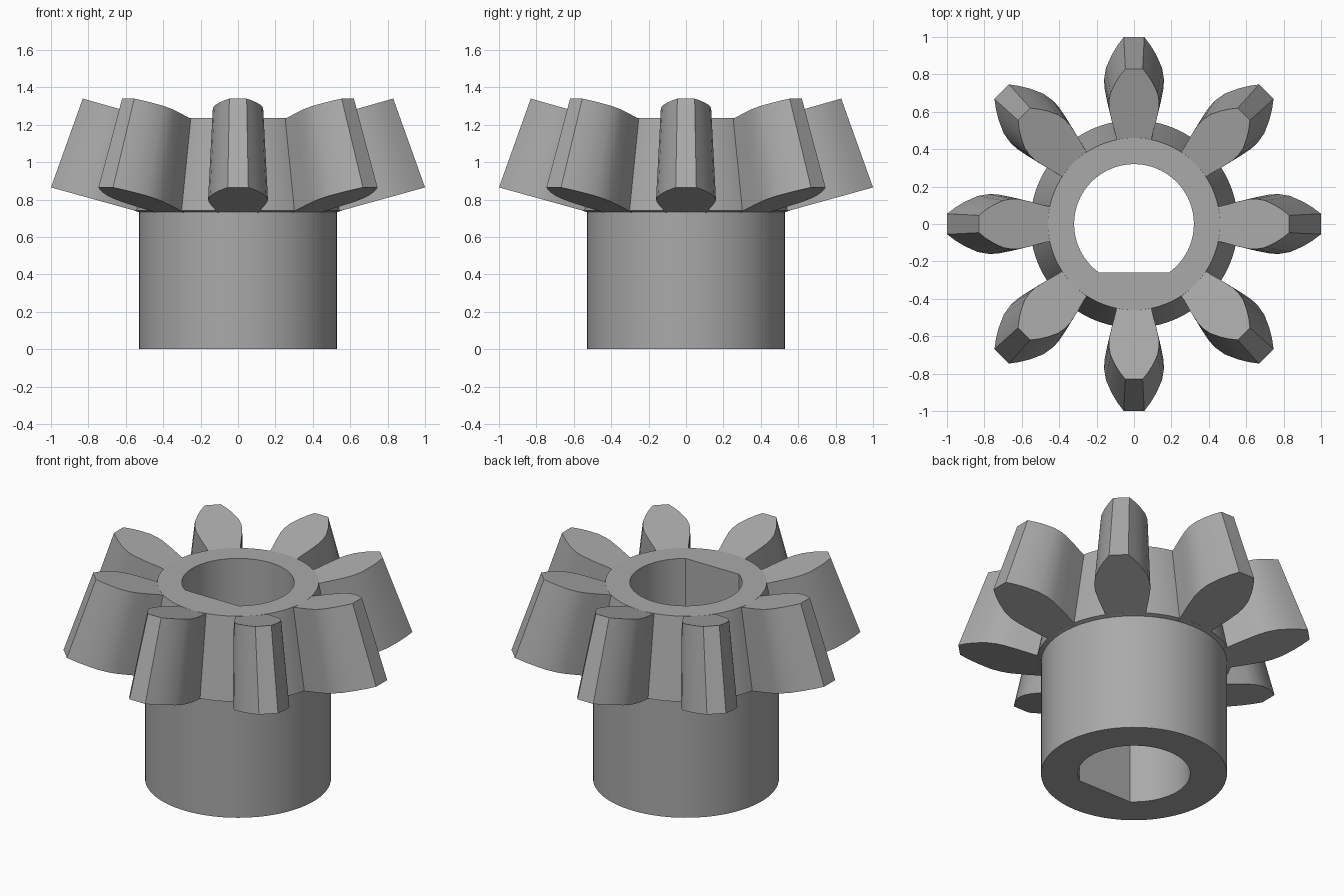
import bpy, bmesh, math
from mathutils import Matrix

old = bpy.data.objects.get("Cube")
if old:
    bpy.data.objects.remove(old, do_unlink=True)

steel = bpy.data.materials.new("plain grey")
steel.use_nodes = True
GREY = (0.4, 0.4, 0.4, 1)
steel.diffuse_color = GREY
steel.node_tree.nodes["Principled BSDF"].inputs["Base Color"].default_value = GREY


def finish(bm, name):
    """Turn a bmesh into a smooth object with sharp creases."""
    bmesh.ops.recalc_face_normals(bm, faces=bm.faces)
    mesh = bpy.data.meshes.new(name)
    bm.to_mesh(mesh)
    bm.free()
    mesh.materials.append(steel)
    ob = bpy.data.objects.new(name, mesh)
    bpy.context.collection.objects.link(ob)
    bpy.ops.object.select_all(action="DESELECT")
    ob.select_set(True)
    bpy.context.view_layer.objects.active = ob
    bpy.ops.object.shade_smooth_by_angle(angle=math.radians(22))
    return ob


# Hub and root cone: a turned ring whose bore is cut flat on the front side
BORE, FLAT, SEGMENTS = 0.32, 0.26, 96
corner = math.asin(FLAT / BORE)
angles = sorted([math.tau * i / SEGMENTS for i in range(SEGMENTS)]
                + [math.pi + corner, math.tau - corner])
profile = [(BORE, 0), (0.53, 0), (0.53, 0.733), (0.555, 0.741),
           (0.46, 1.235), (BORE, 1.235)]
bm = bmesh.new()
rings = []
for a in angles:
    ring = []
    for r, z in profile:
        y = r * math.sin(a)
        if r == BORE:
            y = max(y, -FLAT)
        ring.append(bm.verts.new((r * math.cos(a), y, z)))
    rings.append(ring)
for i, ring in enumerate(rings):
    following = rings[(i + 1) % len(rings)]
    for j in range(len(profile)):
        k = (j + 1) % len(profile)
        bm.faces.new((ring[j], following[j], following[k], ring[k]))
finish(bm, "hub")

# Teeth: (fraction from root to tip, half width at the large end)
FLANK = [(-0.1, 0.105), (0.05, 0.118), (0.25, 0.142), (0.42, 0.158),
         (0.52, 0.16), (0.65, 0.15), (0.8, 0.118), (0.9, 0.09), (1, 0.055)]
outline = [(t, -w) for t, w in FLANK] + [(t, w) for t, w in reversed(FLANK)]


def tooth_end(bm, root, tip, scale):
    """One end face of a tooth, leaning from its root to its tip."""
    return [bm.verts.new((root[0] + t * (tip[0] - root[0]), w * scale,
                          root[1] + t * (tip[1] - root[1])))
            for t, w in outline]


for n in range(8):
    bm = bmesh.new()
    low = tooth_end(bm, (0.53, 0.735), (1.0, 0.865), 1)
    high = tooth_end(bm, (0.46, 1.235), (0.83, 1.34), 0.84)
    bm.faces.new(low)
    bm.faces.new(high)
    for i in range(len(outline)):
        k = (i + 1) % len(outline)
        bm.faces.new((low[i], low[k], high[k], high[i]))
    bm.transform(Matrix.Rotation(math.tau * n / 8, 4, "Z"))
    finish(bm, f"tooth_{n + 1}")
